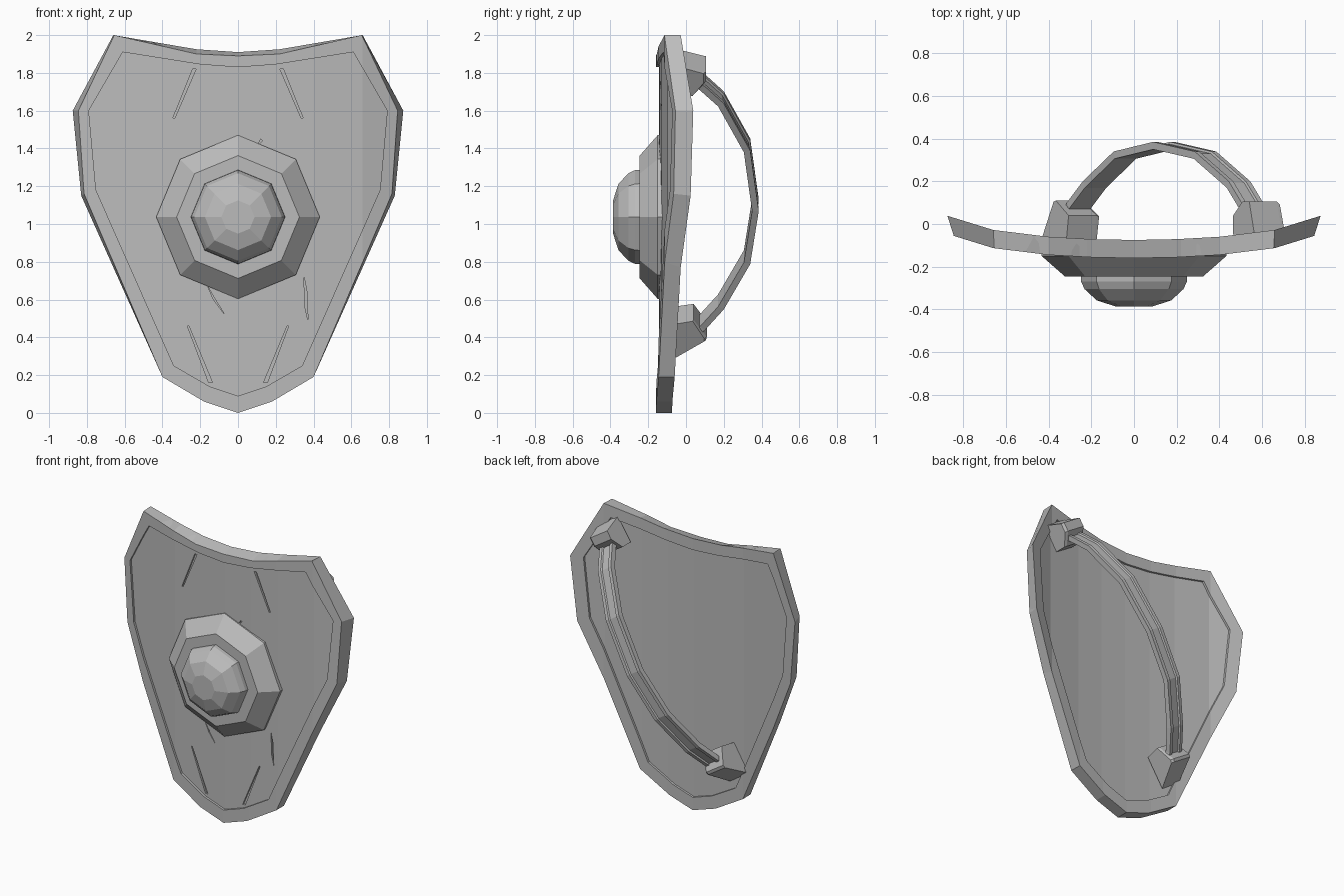
import bpy, bmesh, math
from mathutils import Vector

cube = bpy.data.objects.get("Cube")
if cube:
    bpy.data.objects.remove(cube)

grey = bpy.data.materials.new("plain_grey")
grey.use_nodes = True
COLOUR = (0.5, 0.5, 0.5, 1)
grey.diffuse_color = COLOUR
grey.node_tree.nodes["Principled BSDF"].inputs["Base Color"].default_value = COLOUR


def finish(name, bm):
    bmesh.ops.recalc_face_normals(bm, faces=bm.faces)
    mesh = bpy.data.meshes.new(name)
    bm.to_mesh(mesh)
    bm.free()
    mesh.materials.append(grey)
    obj = bpy.data.objects.new(name, mesh)
    bpy.context.collection.objects.link(obj)
    return obj


def loft(loops):
    """Bridge closed loops of points in order and cap both ends."""
    bm = bmesh.new()
    rings = [[bm.verts.new(p) for p in loop] for loop in loops]
    n = len(rings[0])
    for a, b in zip(rings, rings[1:]):
        for i in range(n):
            j = (i + 1) % n
            bm.faces.new((a[i], a[j], b[j], b[i]))
    bm.faces.new(rings[0])
    bm.faces.new(rings[-1])
    return bm


def curve_y(x):
    """Depth of the bowed front at a given x."""
    pts = [(0, -.16), (.2, -.156), (.4, -.145), (.66, -.113), (.88, -.045)]
    x = abs(x)
    for (x0, y0), (x1, y1) in zip(pts, pts[1:]):
        if x <= x1:
            return y0 + (y1 - y0) * (x - x0) / (x1 - x0)
    return pts[-1][1]


def outline(half, y):
    left = [(-x, z) for x, z in half[-2:0:-1]]
    return [(x, y, z) for x, z in half + left]


# Shield plate: raised rim and sunken panel on both sides, bowed in x
back_edge = [(0, 1.91), (.22, 1.925), (.66, 2), (.875, 1.6), (.83, 1.15), (.4, .19), (.18, .06), (0, 0)]
front_edge = [(0, 1.89), (.22, 1.9), (.655, 2), (.845, 1.6), (.815, 1.16), (.4, .19), (.18, .06), (0, 0)]
inner = [(0, 1.83), (.2, 1.845), (.61, 1.91), (.79, 1.6), (.752, 1.18), (.34, .25), (.15, .14), (0, .09)]
bm = loft([outline(inner, .016), outline(inner, 0), outline(front_edge, 0),
           outline(back_edge, .085), outline(inner, .085), outline(inner, .07)])
for x in (-.66, -.4, -.2, 0, .2, .4, .66):
    bmesh.ops.bisect_plane(bm, geom=bm.verts[:] + bm.edges[:] + bm.faces[:],
                           plane_co=(x, 0, 0), plane_no=(1, 0, 0), dist=1e-5)
for v in bm.verts:
    v.co.y += curve_y(v.co.x)
shield = finish("shield_plate", bm)


# Boss: stepped octagonal collar with a faceted dome
def octagon(r, y, cz=1.037):
    return [(r * math.sin(k * math.pi / 4), y, cz + r * math.cos(k * math.pi / 4)) for k in range(8)]


boss = finish("boss_collar", loft([octagon(.433, -.12), octagon(.433, -.15), octagon(.325, -.245),
                                   octagon(.24, -.245)]))
finish("boss_dome", loft([octagon(.25, -.235), octagon(.248, -.27), octagon(.232, -.305),
                          octagon(.175, -.358), octagon(.088, -.386)]))


# Battle damage: chips from the edges, plank seams and gashes in the panel
def cut(target, cutter):
    mod = target.modifiers.new("cut", "BOOLEAN")
    mod.operation = "DIFFERENCE"
    mod.solver = "EXACT"
    mod.object = cutter
    bpy.context.view_layer.objects.active = target
    bpy.ops.object.modifier_apply(modifier=mod.name)
    bpy.data.objects.remove(cutter)


def chip(target, at, size):
    bm = bmesh.new()
    bmesh.ops.create_cone(bm, cap_ends=True, segments=4, radius1=size, radius2=0, depth=size * 2)
    for v in bm.verts:
        v.co = Vector((v.co.x, v.co.z * 1.2, v.co.y)) + Vector(at)
        if abs(v.co.y - at[1] - size * 1.2) < 1e-4:
            v.co.z -= size * .2
    cutter = finish("chip_cutter", bm)
    cutter.hide_render = True
    cut(target, cutter)


def groove(points, depth=.03):
    """Slit through the panel skin along a thin polygon."""
    loops = [[(x, min(curve_y(x) + d, .1), z) for x, z in points] for d in (-.02, depth)]
    cutter = finish("groove_cutter", loft(loops))
    cutter.hide_render = True
    cut(shield, cutter)


for side in (-1, 1):
    for strip in ([(.222, 1.82), (.24, 1.82), (.345, 1.56), (.335, 1.56)],
                  [(.26, .46), (.268, .46), (.155, .16), (.135, .16)]):
        groove([(side * x, z) for x, z in strip])
groove([(.35, .72), (.367, .63), (.37, .49), (.352, .57)])
groove([(-.16, .67), (-.12, .6), (-.07, .52), (-.13, .6)])
groove([(.10, 1.41), (.12, 1.45), (.13, 1.44)])

for x, z, size in ((-.47, 1.97, .07), (-.27, 1.93, .05), (.06, 1.92, .045), (.3, 1.935, .04),
                   (.84, 1.17, .06), (-.4, .2, .06), (.28, .1, .04)):
    chip(shield, (x, curve_y(x) + .02, z), size)
chip(boss, (-.29, -.2, .74), .06)

# Arm strap: arched band with a sunken stripe on its outer face
path = [Vector(p) for p in ((-.29, .03, .41), (-.265, .1, .47), (-.19, .2, .58), (-.045, .34, .82),
                            (.14, .385, 1.1), (.335, .34, 1.42), (.495, .2, 1.67), (.555, .1, 1.76),
                            (.585, .04, 1.8))]
along = Vector((.54, 0, .84)).normalized()
across = Vector((along.z, 0, -along.x))
section = [(-.06, 0), (-.035, 0), (-.03, -.01), (.03, -.01), (.035, 0), (.06, 0), (.06, -.035), (-.06, -.035)]
loops = []
for i, p in enumerate(path):
    tangent = path[min(i + 1, len(path) - 1)] - path[max(i - 1, 0)]
    normal = across.cross(tangent).normalized()
    if normal.y < 0:
        normal = -normal
    loops.append([p + across * w + normal * h for w, h in section])
finish("arm_strap", loft(loops))


# Clamps holding the strap ends to the back of the plate
def clamp(name, centre, direction, profile, half_width):
    loops = []
    for w in (-half_width, half_width * .8, half_width):
        shrink = .88 if w == half_width else 1
        loops.append([Vector((centre[0], y * shrink, centre[1])) + along * s * direction + across * w
                      for s, y in profile])
    finish(name, loft(loops))


clamp("lower_clamp", (-.3, .43), 1, [(-.12, -.08), (.1, -.08), (.12, .04), (.01, .11), (-.01, .105)], .085)
clamp("upper_clamp", (.585, 1.8), 1, [(-.09, -.05), (.095, -.05), (.05, .105), (-.01, .105), (-.09, .04)], .085)
